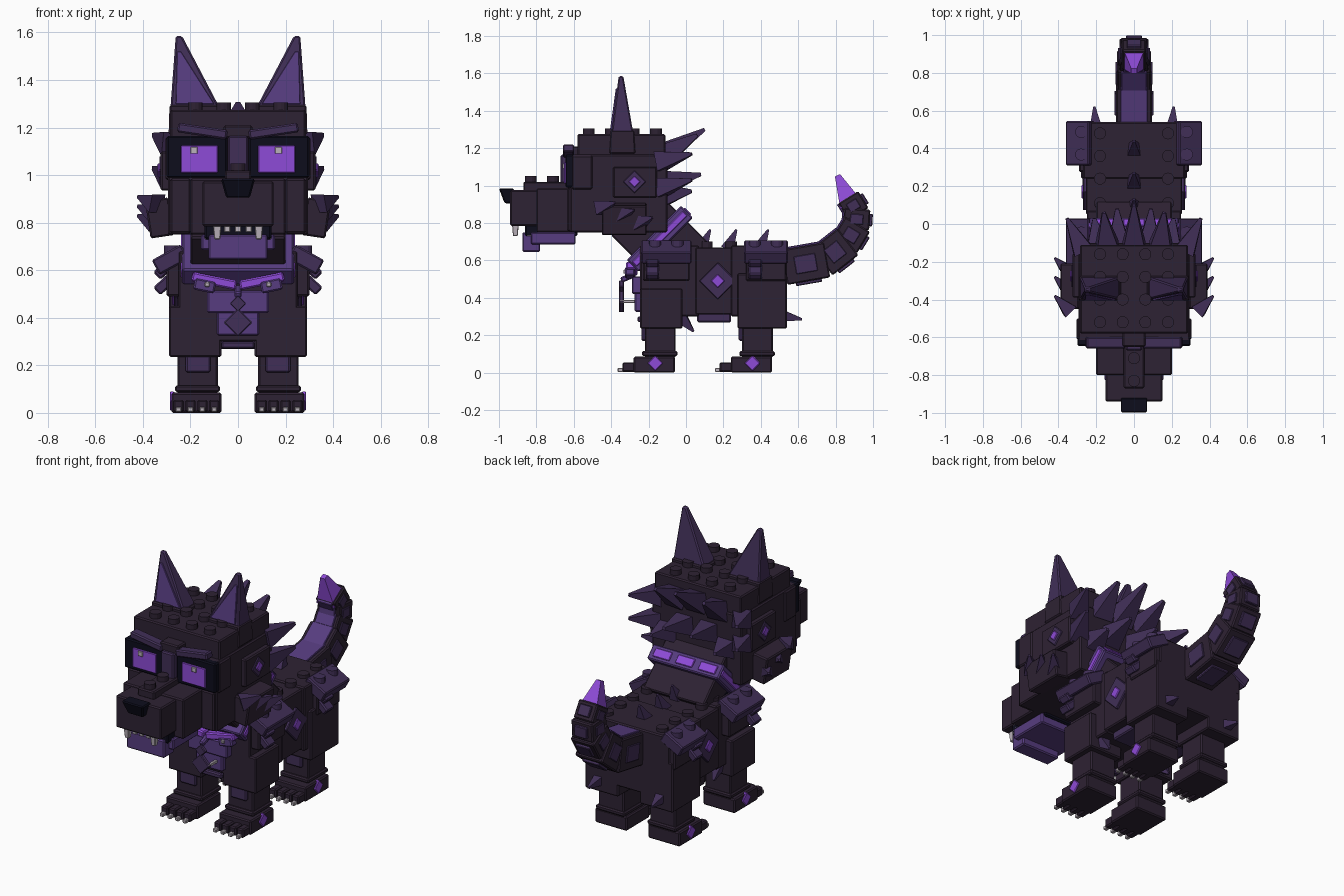
import bpy, bmesh, math
from mathutils import Matrix, Vector

if "Cube" in bpy.data.objects:
    bpy.data.objects.remove(bpy.data.objects["Cube"])


def colour(name, rgb):
    m = bpy.data.materials.new(name)
    m.diffuse_color = (*rgb, 1)
    m.use_nodes = True
    m.node_tree.nodes["Principled BSDF"].inputs["Base Color"].default_value = m.diffuse_color
    return m


DARK = colour("dark plum", (0.027, 0.016, 0.033))
MID = colour("deep violet", (0.052, 0.028, 0.095))
LIGHT = colour("dusty violet", (0.095, 0.046, 0.215))
GLOW = colour("bright violet", (0.27, 0.07, 0.68))
BLACK = colour("midnight", (0.004, 0.004, 0.012))
BONE = colour("bone", (0.5, 0.45, 0.5))


def finish(name, bm, mat, mirror, bevel):
    if mirror:
        old = bm.faces[:]
        geo = bmesh.ops.duplicate(bm, geom=bm.verts[:] + bm.edges[:] + old)["geom"]
        for v in geo:
            if isinstance(v, bmesh.types.BMVert):
                v.co.x = -v.co.x
    bmesh.ops.recalc_face_normals(bm, faces=bm.faces[:])
    me = bpy.data.meshes.new(name)
    bm.to_mesh(me)
    bm.free()
    me.materials.append(mat)
    ob = bpy.data.objects.new(name, me)
    bpy.context.collection.objects.link(ob)
    if bevel:
        b = ob.modifiers.new("bevel", "BEVEL")
        b.width, b.segments = bevel, 1
    return ob


def taper(name, low, z0, high, z1, mat, mirror=False, M=Matrix(), bevel=0.007):
    """Block between two x/y rectangles (x0, x1, y0, y1)."""
    bm = bmesh.new()
    rings = []
    for (x0, x1, y0, y1), z in ((low, z0), (high, z1)):
        rings.append([bm.verts.new(M @ Vector(p)) for p in
                      ((x0, y0, z), (x1, y0, z), (x1, y1, z), (x0, y1, z))])
    a, b = rings
    bm.faces.new(a)
    bm.faces.new(b)
    for i in range(4):
        j = (i + 1) % 4
        bm.faces.new((a[i], a[j], b[j], b[i]))
    return finish(name, bm, mat, mirror, bevel)


def box(name, x0, x1, y0, y1, z0, z1, mat, mirror=False, bevel=0.007):
    r = (x0, x1, y0, y1)
    return taper(name, r, z0, r, z1, mat, mirror, bevel=bevel)


def centred(name, x, y0, y1, z0, z1, mat):
    return box(name, -x, x, y0, y1, z0, z1, mat)


def tilted(name, c, size, rot, mat, mirror=False, bevel=0.007):
    M = Matrix.Translation(c)
    for ang, ax in zip(rot, "XYZ"):
        M = M @ Matrix.Rotation(ang, 4, ax)
    x, y, z = (s / 2 for s in size)
    r = (-x, x, -y, y)
    return taper(name, r, -z, r, z, mat, mirror, M, bevel)


def spike(name, base, tip, r, mat, mirror=False, blunt=0.15):
    d = Vector(tip) - Vector(base)
    bm = bmesh.new()
    M = (Matrix.Translation((Vector(base) + Vector(tip)) / 2)
         @ d.to_track_quat("Z", "Y").to_matrix().to_4x4() @ Matrix.Rotation(math.pi / 4, 4, "Z"))
    bmesh.ops.create_cone(bm, cap_ends=True, segments=4, radius1=r, radius2=r * blunt,
                          depth=d.length, matrix=M)
    return finish(name, bm, mat, mirror, 0)


def studs(name, points, z, mat, mirror=False, r=0.032):
    bm = bmesh.new()
    for x, y in points:
        bmesh.ops.create_cone(bm, cap_ends=True, segments=14, radius1=r, radius2=r, depth=0.05,
                              matrix=Matrix.Translation((x, y, z)))
    return finish(name, bm, mat, mirror, 0)


def side_gem(name, x, y, z, r, mat):
    s = r * math.sqrt(2)
    tilted(name, (x, y, z), (0.02, s, s), (math.pi / 4, 0, 0), mat, True, 0.004)


# Head
centred("head", 0.295, -0.62, -0.1, 0.75, 1.165, DARK)
centred("crown", 0.285, -0.58, -0.11, 1.15, 1.275, DARK)
studs("crown_studs", [(x, y) for x in (0.06, 0.18) for y in (-0.16, -0.28, -0.4, -0.52)],
      1.28, DARK, True)
box("cheek_plate", 0.2, 0.285, -0.635, -0.6, 0.755, 0.985, DARK, True)
box("eye_socket", 0.045, 0.3, -0.645, -0.6, 0.99, 1.165, BLACK, True)
box("eye", 0.085, 0.24, -0.653, -0.64, 1.01, 1.125, GLOW, True, 0.003)
box("eye_glint_left", -0.2, -0.17, -0.66, -0.65, 1.09, 1.118, BONE, False, 0.002)
box("eye_glint_right", 0.155, 0.185, -0.66, -0.65, 1.09, 1.118, BONE, False, 0.002)
tilted("brow", (0.15, -0.628, 1.185), (0.21, 0.06, 0.04), (0, -0.15, 0), MID, True)
centred("brow_centre", 0.06, -0.65, -0.57, 1.155, 1.21, DARK)
box("socket_rim", 0.28, 0.305, -0.61, -0.5, 0.98, 1.16, DARK, True)

# Ears
taper("ear", (0.07, 0.285, -0.4, -0.28), 1.27, (0.235, 0.262, -0.36, -0.335), 1.585, MID, True)
taper("ear_inner", (0.1, 0.262, -0.406, -0.39), 1.3, (0.24, 0.256, -0.375, -0.36), 1.52,
      LIGHT, True, bevel=0.002)
taper("ear_root", (0.06, 0.292, -0.41, -0.27), 1.17, (0.07, 0.288, -0.405, -0.275), 1.295, DARK, True)

# Muzzle
centred("muzzle", 0.2, -0.8, -0.6, 0.75, 0.985, DARK)
centred("muzzle_front", 0.15, -0.94, -0.79, 0.785, 0.975, DARK)
centred("muzzle_top", 0.055, -0.87, -0.62, 0.97, 1.02, DARK)
centred("nose_bridge", 0.042, -0.67, -0.6, 1.0, 1.165, MID)
studs("muzzle_studs", [(0, -0.71), (0, -0.83)], 1.025, DARK)
taper("nose", (-0.05, 0.05, -0.97, -0.92), 0.905, (-0.072, 0.072, -1, -0.92), 0.985, BLACK)
centred("mouth", 0.14, -0.86, -0.58, 0.73, 0.79, BLACK)

# Jaw and teeth
centred("jaw", 0.155, -0.83, -0.59, 0.685, 0.75, LIGHT)
centred("chin", 0.125, -0.875, -0.78, 0.645, 0.75, LIGHT)
taper("fang", (0.075, 0.1, -0.925, -0.9), 0.73, (0.07, 0.105, -0.93, -0.895), 0.79, BONE, True, bevel=0.003)
for x in (-0.045, 0, 0.045):
    box("tooth", x - 0.013, x + 0.013, -0.915, -0.895, 0.76, 0.79, BONE, bevel=0.003)
box("side_tooth", 0.12, 0.14, -0.85, -0.82, 0.73, 0.79, BONE, True, 0.003)

# Temple plates and cheek tufts
box("temple", 0.28, 0.325, -0.39, -0.155, 0.935, 1.1, DARK, True)
side_gem("temple_gem_rim", 0.321, -0.275, 1.02, 0.062, MID)
side_gem("temple_gem", 0.328, -0.275, 1.02, 0.032, GLOW)
tilted("cheek_ruff", (0.33, -0.33, 0.82), (0.1, 0.24, 0.16), (0, 0.15, 0), DARK, True)
for y, z in ((-0.43, 0.88), (-0.33, 0.84), (-0.23, 0.8)):
    spike("cheek_tuft", (0.34, y - 0.03, z), (0.42, y + 0.05, z + 0.03), 0.055, MID, True)

# Mane spikes behind the head
for z, tipz, ty, x, tx in ((1.17, 1.3, 0.1, 0.0, 0.0), (1.16, 1.27, 0.06, 0.14, 0.16),
                           (1.02, 1.06, 0.08, 0.08, 0.09), (0.95, 0.97, 0.03, 0.19, 0.21)):
    spike("mane_spike", (x, -0.12, z), (tx, ty, tipz), 0.085, MID, x > 0)
for z in (0.99, 1.13):
    spike("side_mane", (0.27, -0.14, z), (0.355, 0.03, z + 0.04), 0.075, MID, True)

# Neck and collar, leaning forward
N = Matrix.Translation((0, -0.14, 0.715)) @ Matrix.Rotation(math.pi / 4, 4, "X")
for name, x, y, z0, z1, mat in (("neck", 0.2, 0.17, -0.2, 0.2, DARK),
                               ("collar", 0.235, 0.205, -0.045, 0.045, LIGHT),
                               ("collar_band", 0.24, 0.195, -0.02, 0.02, GLOW)):
    r = (-x, x, -y, y)
    taper(name, r, z0, r, z1, mat, M=N)
for x in (-0.15, 0, 0.15):
    r = (x - 0.055, x + 0.055, 0.19, 0.212)
    taper("collar_tile", r, -0.025, r, 0.025, GLOW, M=N, bevel=0.003)
centred("throat", 0.2, -0.27, -0.05, 0.56, 0.72, BLACK)

# Chest ornament and pendant
tilted("collar_front", (0.1, -0.29, 0.555), (0.19, 0.06, 0.04), (0, -0.2, 0), GLOW, True)
tilted("collar_buckle", (0.14, -0.3, 0.535), (0.09, 0.05, 0.05), (0, -0.2, 0), LIGHT, True)
box("collar_rivet", 0.12, 0.14, -0.335, -0.32, 0.53, 0.55, BONE, True, 0.003)
centred("chest_plate", 0.13, -0.29, -0.22, 0.42, 0.515, LIGHT)
centred("chest_lower", 0.088, -0.275, -0.22, 0.325, 0.43, LIGHT)
centred("belly_front", 0.07, -0.26, -0.2, 0.27, 0.3, MID)
for z, r in ((0.46, 0.05), (0.38, 0.085)):
    tilted("pendant", (0, -0.345, z), (r, 0.025, r), (0, math.pi / 4, 0), MID, bevel=0.004)
tilted("pendant_link", (0, -0.31, 0.51), (0.03, 0.08, 0.03), (0.4, 0, 0), LIGHT)
box("pendant_dot", 0.04, 0.056, -0.355, -0.27, 0.372, 0.388, BONE, True, 0.002)

# Body
centred("chest", 0.25, -0.245, 0.07, 0.3, 0.68, DARK)
centred("waist", 0.255, 0.05, 0.26, 0.31, 0.67, DARK)
centred("hips", 0.27, 0.24, 0.54, 0.3, 0.68, DARK)
centred("belly_plate", 0.2, 0.06, 0.24, 0.268, 0.32, MID)
side_gem("flank_gem_rim", 0.26, 0.17, 0.49, 0.1, MID)
side_gem("flank_gem", 0.268, 0.17, 0.49, 0.038, GLOW)
studs("back_studs", [(0.18, y) for y in (0.0, 0.11, 0.24, 0.36, 0.48)], 0.675, DARK, True)
for y in (0.1, 0.24, 0.41):
    spike("spine_spike", (0, y - 0.02, 0.66), (0, y + 0.03, 0.765), 0.05, MID)

# Shoulder and hip armour
for y0, y1 in ((-0.24, 0.03), (0.31, 0.545)):
    c = (y0 + y1) / 2
    tilted("shoulder_pad", (0.285, c, 0.645), (0.14, y1 - y0, 0.07), (0, 0.5, 0), MID, True)
    box("shoulder_guard", 0.24, 0.3, y0 + 0.01, y1 - 0.01, 0.49, 0.64, DARK, True)
    studs("pad_studs", [(0.28, c - 0.06), (0.28, c + 0.06)], 0.68, MID, True)
    for z in (0.61, 0.545):
        tilted("pad_feather", (0.305, y0 + 0.06, z), (0.1, 0.07, 0.045), (0, 0.75, 0), MID, True)

# Legs: front set at 0, rear set shifted back
for s, y in (("front", 0.0), ("rear", 0.52)):
    box(s + "_thigh", 0.07, 0.29, y - 0.245, y + (-0.02 if y == 0 else 0.02),
        0.235, 0.45 if y == 0 else 0.53, DARK, True)
    box(s + "_shin", 0.085, 0.255, y - 0.22, y - 0.055, 0.08, 0.25, DARK, True)
    box(s + "_shin_plate", 0.115, 0.22, y - 0.238, y - 0.21, 0.17, 0.265, MID, True)
    box(s + "_ankle", 0.075, 0.265, y - 0.235, y - 0.045, 0.088, 0.115, DARK, True)
    box(s + "_paw", 0.07, 0.28, y - 0.28, y - 0.06, 0.0, 0.085, DARK, True)
    for x in (0.1, 0.15, 0.2, 0.25):
        box(s + "_toe", x - 0.022, x + 0.022, y - 0.34, y - 0.26, 0.003, 0.055, DARK, True)
        box(s + "_claw", x - 0.012, x + 0.012, y - 0.365, y - 0.33, 0.003, 0.025, BONE, True, 0.004)
    side_gem(s + "_paw_gem", 0.277, y - 0.165, 0.05, 0.042, GLOW)
    spike(s + "_leg_spur", (0.2, y - 0.04, 0.31), (0.21, y + (0.04 if y == 0 else 0.1),
          0.22 if y == 0 else 0.285), 0.055, MID, True)

# Tail: chained blocks along an upward curve
path = [(0.54, 0.565), (0.74, 0.6), (0.855, 0.69), (0.91, 0.78), (0.915, 0.86), (0.875, 0.925)]
thick = [0.19, 0.18, 0.155, 0.14, 0.125]
for i, t in enumerate(thick):
    (y0, z0), (y1, z1) = path[i], path[i + 1]
    ang = math.atan2(z1 - z0, y1 - y0)
    L = math.hypot(y1 - y0, z1 - z0) + 0.03
    c = Vector((0, (y0 + y1) / 2, (z0 + z1) / 2))
    up = Vector((0, -math.sin(ang), math.cos(ang)))
    tilted("tail_block", c, (t, L, t), (ang, 0, 0), DARK)
    tilted("tail_inner", c + up * t / 2, (t * 0.75, L * 0.95, 0.02), (ang, 0, 0), LIGHT, bevel=0.003)
    tilted("tail_ridge", c - up * t / 2, (t * 0.6, L * 0.6, 0.03), (ang, 0, 0), MID, bevel=0.004)
    tilted("tail_side", c + Vector((t / 2, 0, 0)), (0.016, L * 0.5, t * 0.5), (ang, 0, 0), MID, True, 0.003)
spike("tail_tip", (0, 0.88, 0.9), (0, 0.81, 1.055), 0.085, GLOW, blunt=0.25)
